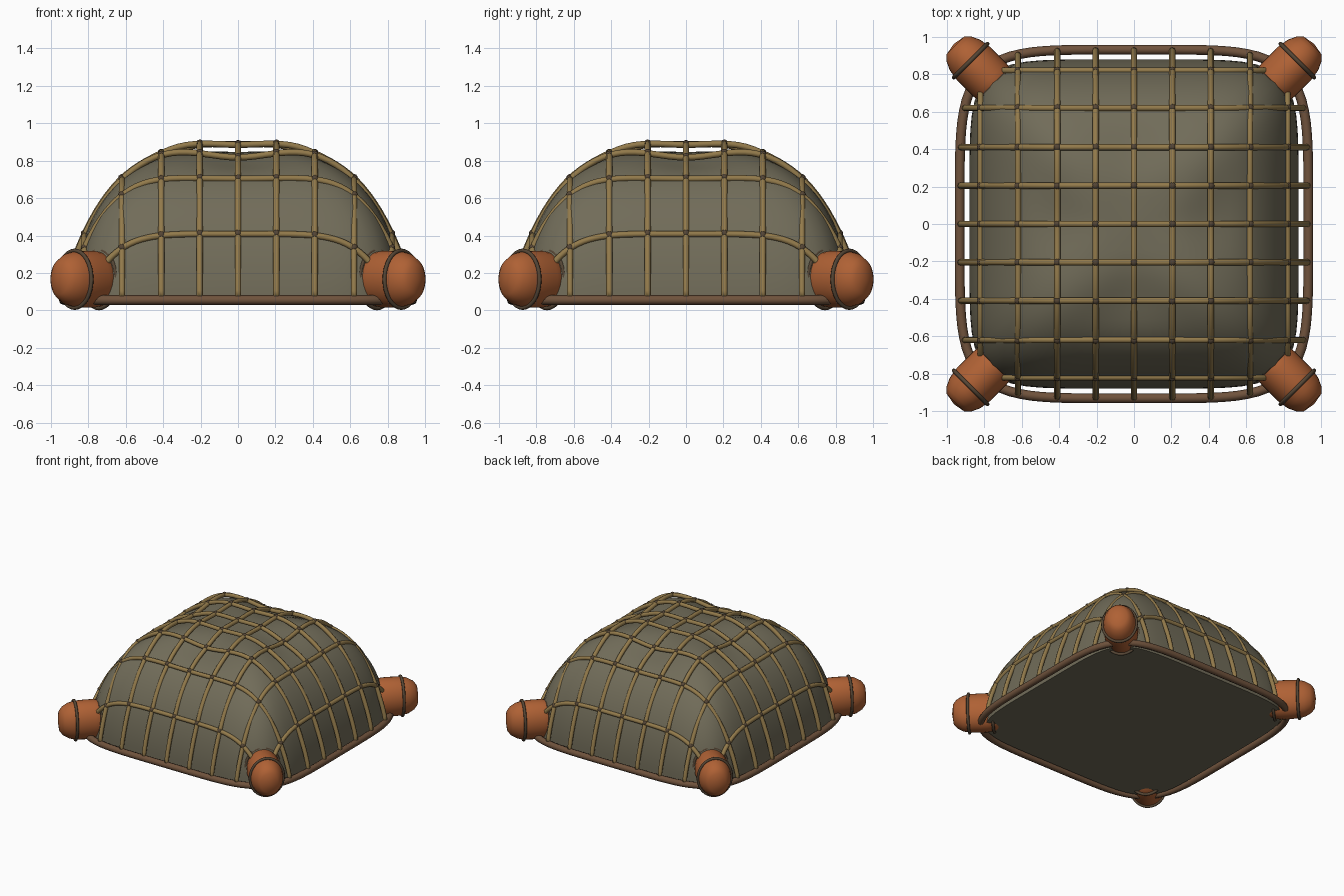
import bpy, bmesh, math
from mathutils import Vector, Matrix

if "Cube" in bpy.data.objects:
    bpy.data.objects.remove(bpy.data.objects["Cube"])

N = 6            # squareness of the rounded-square plan
BORDER = 0.932   # half width of the border rope
BORDER_N = 5     # squareness of the border rope
GRID = [-0.82, -0.62, -0.41, -0.205, 0, 0.205, 0.41, 0.62, 0.82]


def material(name, rgb):
    m = bpy.data.materials.new(name)
    m.diffuse_color = (*rgb, 1)
    m.use_nodes = True
    m.node_tree.nodes["Principled BSDF"].inputs["Base Color"].default_value = m.diffuse_color
    return m


OLIVE = material("tarp_olive", (0.165, 0.15, 0.10))
TAN = material("net_tan", (0.29, 0.195, 0.07))
BROWN = material("border_brown", (0.16, 0.085, 0.045))
ORANGE = material("float_orange", (0.43, 0.12, 0.035))
DARK = material("knot_dark", (0.09, 0.06, 0.035))


def plan_radius(x, y, n=N):
    return (abs(x) ** n + abs(y) ** n) ** (1 / n)


def plan_point(a, r, n=N):
    c, s = math.cos(a), math.sin(a)
    k = r / plan_radius(c, s, n)
    return c * k, s * k


def dip(x, y):
    # faint hollow in the middle plus sagging saddles between four corner crests
    r = plan_radius(x, y)
    saddle = (1 + math.cos(4 * math.atan2(y, x))) / 2
    return (0.02 * math.exp(-(r / 0.25) ** 2)
            + 0.035 * saddle * math.exp(-((r - 0.42) / 0.16) ** 2))


def net_height(x, y):
    # blend towards the rounder border plan near the foot of the net
    r6, r5 = plan_radius(x, y), plan_radius(x, y, BORDER_N)
    t = min(1, r6 / BORDER) ** 4
    r = min(r6 * (1 - t) + r5 * t, BORDER)
    return 0.055 + 0.852 * max(0, 1 - (r / BORDER) ** 3.1) ** 0.79 - dip(x, y)


def finish(name, bm, mat, angle=50):
    bmesh.ops.recalc_face_normals(bm, faces=bm.faces[:])
    me = bpy.data.meshes.new(name)
    bm.to_mesh(me)
    bm.free()
    ob = bpy.data.objects.new(name, me)
    bpy.context.collection.objects.link(ob)
    me.materials.append(mat)
    bpy.ops.object.select_all(action='DESELECT')
    ob.select_set(True)
    bpy.context.view_layer.objects.active = ob
    bpy.ops.object.shade_smooth_by_angle(angle=math.radians(angle))
    return ob


def loft(bm, rings):
    # bridge closed rings of points; a one-point ring is a pole
    rows = [[bm.verts.new(p) for p in ring] for ring in rings]
    for a, b in zip(rows, rows[1:]):
        n = max(len(a), len(b))
        for i in range(n):
            j = (i + 1) % n
            if len(a) == 1:
                bm.faces.new((a[0], b[i], b[j]))
            elif len(b) == 1:
                bm.faces.new((a[i], a[j], b[0]))
            else:
                bm.faces.new((a[i], a[j], b[j], b[i]))


def rope(name, paths, radius, mat, cyclic=False):
    cu = bpy.data.curves.new(name, 'CURVE')
    cu.dimensions = '3D'
    cu.bevel_depth = radius
    cu.bevel_resolution = 2
    cu.use_fill_caps = True
    for pts in paths:
        sp = cu.splines.new('POLY')
        sp.points.add(len(pts) - 1)
        for p, co in zip(sp.points, pts):
            p.co = (*co, 1)
        sp.use_cyclic_u = cyclic
        sp.use_smooth = True
    cu.materials.append(mat)
    ob = bpy.data.objects.new(name, cu)
    bpy.context.collection.objects.link(ob)


# Covered mound: rounded-square dome with a gently sagging top, flat base
bm = bmesh.new()
rings = [[(0, 0, 0.04)]]
for k in range(24, 0, -1):
    phi = k / 24 * math.pi / 2
    r = 0.88 * math.sin(phi) ** (2 / 3)
    ring = []
    for i in range(96):
        x, y = plan_point(i * math.tau / 96, r)
        ring.append((x, y, 0.04 + 0.825 * math.cos(phi) - dip(x, y)))
    rings.append(ring)
rings.append([(0, 0, 0.865 - dip(0, 0))])
loft(bm, rings)
finish("covered_mound", bm, OLIVE, 60)

# Net ropes running both ways over the mound
lengthwise, crosswise = [], []
for g in GRID:
    end = (BORDER ** BORDER_N - abs(g) ** BORDER_N) ** (1 / BORDER_N) + 0.01
    line = []
    for i in range(65):
        t = end * math.sin((i / 64 - 0.5) * math.pi)
        line.append((g, t, net_height(g, t)))
    lengthwise.append(line)
    crosswise.append([(y, x, z) for x, y, z in line])
rope("net_ropes_lengthwise", lengthwise, 0.017, TAN)
rope("net_ropes_crosswise", crosswise, 0.017, TAN)

# Knots at the crossings
bm = bmesh.new()
for x in GRID:
    for y in GRID:
        bmesh.ops.create_icosphere(
            bm, subdivisions=2, radius=0.021,
            matrix=Matrix.Translation((x, y, net_height(x, y) + 0.003)))
finish("net_knots", bm, DARK)

# Border rope
rope("border_rope", [[(*plan_point(i * math.tau / 128, BORDER, BORDER_N), 0.055)
                      for i in range(128)]], 0.026, BROWN, True)

# Corner floats, slightly flattened sideways, with two lashing rings each
PROFILE = [(-0.2, 0.08), (-0.17, 0.115), (-0.125, 0.143), (-0.07, 0.152),
           (0, 0.152), (0.06, 0.15), (0.115, 0.138), (0.16, 0.112), (0.185, 0.08)]
for q, label in enumerate(("back_right", "back_left", "front_left", "front_right")):
    a = math.pi / 4 + q * math.pi / 2
    u = Vector((math.cos(a), math.sin(a), 0))
    v = Vector((-math.sin(a), math.cos(a), 0)) * 0.83
    w = Vector((0, 0, 1))

    def circle(d, r, n=32):
        return [u * d + v * r * math.cos(t) + w * (0.166 + r * math.sin(t))
                for t in (i * math.tau / n for i in range(n))]

    bm = bmesh.new()
    loft(bm, [[u * 0.95 + w * 0.166]] + [circle(1.165 + d, r) for d, r in PROFILE]
         + [[u * 1.362 + w * 0.166]])
    finish("float_" + label, bm, ORANGE)
    rope("float_lashing_" + label, [circle(1.05, 0.155), circle(1.235, 0.153)],
         0.011, DARK, True)
